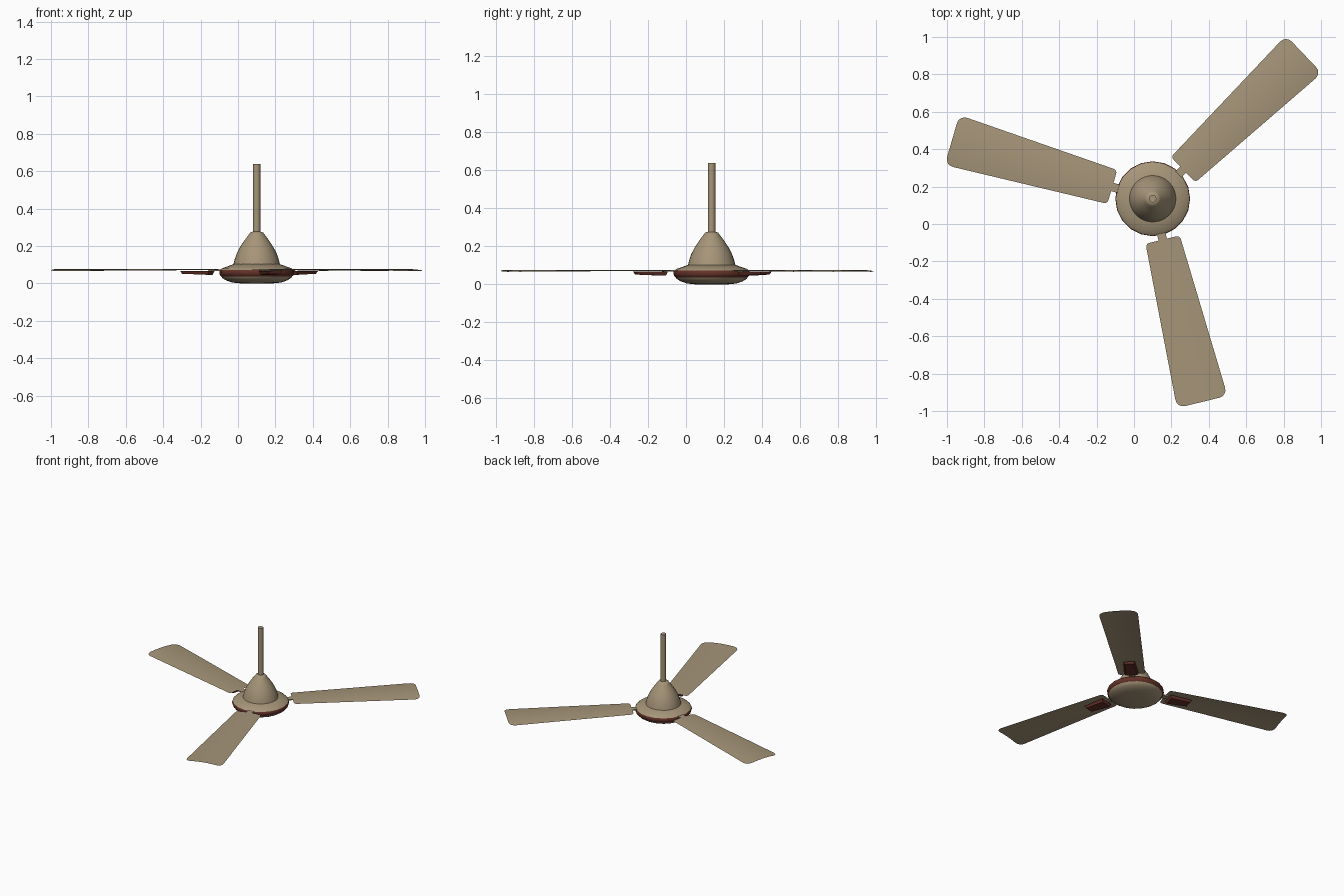
import bpy, bmesh, math
from mathutils import Matrix

if "Cube" in bpy.data.objects:
    bpy.data.objects.remove(bpy.data.objects["Cube"])

CX, CY = 0.10, 0.135          # fan axis
ANGLES = [43.7, 163.7, 283.7]  # blade directions


def material(name, rgb):
    m = bpy.data.materials.new(name)
    m.diffuse_color = (*rgb, 1)
    m.use_nodes = True
    m.node_tree.nodes["Principled BSDF"].inputs["Base Color"].default_value = m.diffuse_color
    return m


TAN = material("tan", (0.38, 0.30, 0.19))
RED = material("dark red", (0.13, 0.032, 0.022))


def make(name, bm, mat, matrix, smooth=True):
    me = bpy.data.meshes.new(name)
    bm.to_mesh(me)
    bm.free()
    ob = bpy.data.objects.new(name, me)
    bpy.context.collection.objects.link(ob)
    me.materials.append(mat)
    ob.matrix_world = matrix
    if smooth:
        bpy.ops.object.select_all(action='DESELECT')
        ob.select_set(True)
        bpy.context.view_layer.objects.active = ob
        bpy.ops.object.shade_smooth_by_angle(angle=math.radians(40))
    return ob


def lathe(name, profile, sides, mat):
    """Spin (radius, z) points, listed bottom to top, around the axis."""
    bm = bmesh.new()
    rings = []
    for r, z in profile:
        rings.append([bm.verts.new((r * math.cos(2 * math.pi * i / sides),
                                    r * math.sin(2 * math.pi * i / sides), z))
                      for i in range(sides)])
    for a, b in zip(rings, rings[1:]):
        for i in range(sides):
            j = (i + 1) % sides
            bm.faces.new((a[i], a[j], b[j], b[i]))
    bm.faces.new(rings[0][::-1])
    bm.faces.new(rings[-1])
    return make(name, bm, mat, Matrix.Translation((CX, CY, 0)))


# Motor housing, canopy and rod
lathe("bottom_cap", [(0.08, 0), (0.13, 0.005), (0.165, 0.017),
                     (0.185, 0.03), (0.19, 0.04)], 20, TAN)
lathe("motor_band", [(0.188, 0.037), (0.197, 0.045), (0.2, 0.055),
                     (0.2, 0.066), (0.196, 0.073)], 20, RED)
lathe("top_flange", [(0.196, 0.073), (0.185, 0.082), (0.155, 0.092),
                     (0.125, 0.103)], 20, TAN)
lathe("canopy", [(0.125, 0.1), (0.119, 0.125), (0.107, 0.16), (0.089, 0.195),
                 (0.066, 0.23), (0.042, 0.262), (0.034, 0.273),
                 (0.02, 0.277)], 32, TAN)
lathe("down_rod", [(0.02, 0.27), (0.02, 0.64)], 14, TAN)


def blade_sheet():
    """Thin cambered blade along +x, tapering inward, with rounded corners."""
    r0, r1, w0, w1 = 0.225, 1.118, 0.094, 0.139
    c0, c1 = 0.02, 0.045
    steps = [0, 0.08, 0.3, 0.6, 1]
    xs = [r0 + c0 * t for t in steps] + [0.5, 0.8]
    xs += [r1 - c1 * t for t in reversed(steps)]
    bm = bmesh.new()
    rows = []
    for x in xs:
        w = w0 + (w1 - w0) * (x - r0) / (r1 - r0)
        for d, c in ((x - r0, c0), (r1 - x, c1)):
            if d < c:
                w -= c - math.sqrt(max(0, c * c - (c - d) ** 2))
        row = []
        for k in range(9):
            y = w * (k / 4 - 1)
            row.append(bm.verts.new((x, y, 0.077 - 0.55 * y * y)))
        rows.append(row)
    for a, b in zip(rows, rows[1:]):
        for k in range(8):
            bm.faces.new((a[k], b[k], b[k + 1], a[k + 1]))
    return bm


def box(x0, x1, top, bottom, z_top, z_in, z_out):
    """Block along +x; top and bottom hold (inner, outer) half widths."""
    bm = bmesh.new()
    bmesh.ops.create_cube(bm, size=2)
    for v in bm.verts:
        end = 1 if v.co.x > 0 else 0
        up = v.co.z > 0
        inset = 0 if up else 0.008
        w = (top if up else bottom)[end]
        v.co = ((x1 - inset) if end else (x0 + inset), w * v.co.y,
                z_top if up else (z_out if end else z_in))
    return bm


# Three blades, each with a neck and an underside mounting plate
for n, a in enumerate(ANGLES, 1):
    m = Matrix.Translation((CX, CY, 0)) @ Matrix.Rotation(math.radians(a), 4, 'Z')
    make(f"blade_{n}", blade_sheet(), TAN, m)
    make(f"blade_neck_{n}", box(0.17, 0.27, (0.023, 0.023), (0.021, 0.021),
                                0.0755, 0.068, 0.068), TAN, m, False)
    make(f"blade_mount_{n}", box(0.25, 0.415, (0.05, 0.04), (0.042, 0.032),
                                 0.067, 0.046, 0.052), RED, m, False)
